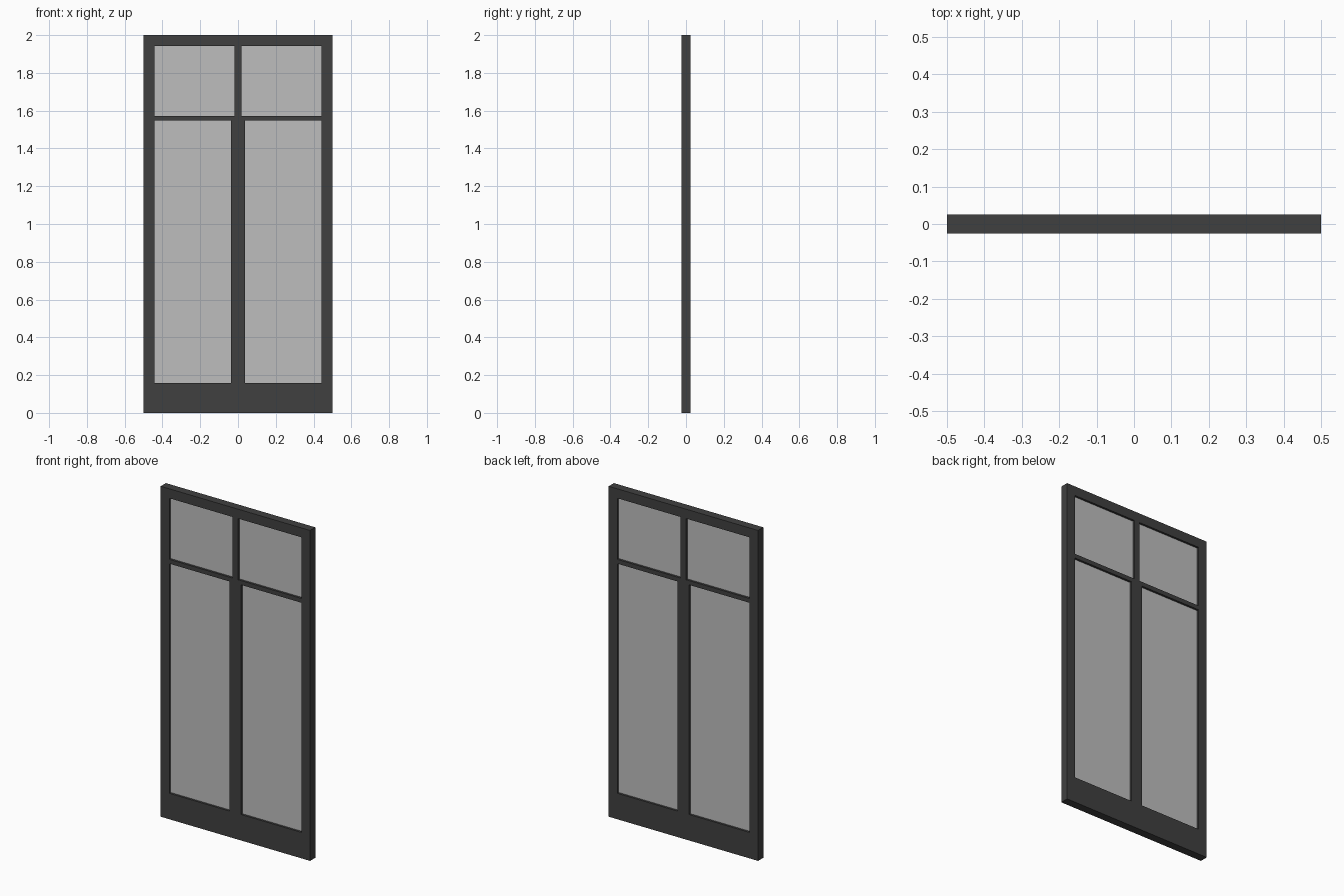
import bpy

if "Cube" in bpy.data.objects:
    bpy.data.objects.remove(bpy.data.objects["Cube"])

def material(name, c):
    m = bpy.data.materials.new(name)
    m.diffuse_color = (c, c, c, 1)
    m.use_nodes = True
    m.node_tree.nodes["Principled BSDF"].inputs["Base Color"].default_value = m.diffuse_color
    return m

FRAME = material("dark grey frame", 0.051)
GLASS = material("light grey glass", 0.515)

def box(name, x0, x1, z0, z1, depth, mat):
    bpy.ops.mesh.primitive_cube_add(size=1, location=((x0 + x1) / 2, 0, (z0 + z1) / 2))
    o = bpy.context.object
    o.name = name
    o.scale = (x1 - x0, depth, z1 - z0)
    bpy.ops.object.transform_apply(location=False, rotation=False, scale=True)
    o.data.materials.append(mat)
    return o

D = 0.05          # frame depth
IN = 0.442        # inner edge of stiles
BOT, BAR0, BAR1, TOP = 0.157, 1.547, 1.573, 1.943

# outer frame
for side, s in (("left", -1), ("right", 1)):
    a, b = sorted((s * IN, s * 0.5))
    box(side + "_stile", a, b, 0, 2, D, FRAME)
box("bottom_rail", -IN, IN, 0, BOT, D, FRAME)
box("top_rail", -IN, IN, TOP, 2, D, FRAME)

# glazing bars
box("transom_bar", -IN, IN, BAR0, BAR1, D, FRAME)
box("lower_mullion", -0.038, 0.038, BOT, BAR0, D, FRAME)
box("upper_mullion", -0.019, 0.019, BAR1, TOP, D, FRAME)

# glass panes
for side, s in (("left", -1), ("right", 1)):
    for level, w, z0, z1 in (("lower", 0.038, BOT, BAR0), ("upper", 0.019, BAR1, TOP)):
        a, b = sorted((s * w, s * IN))
        box(f"{side}_{level}_pane", a, b, z0, z1, 0.024, GLASS)
